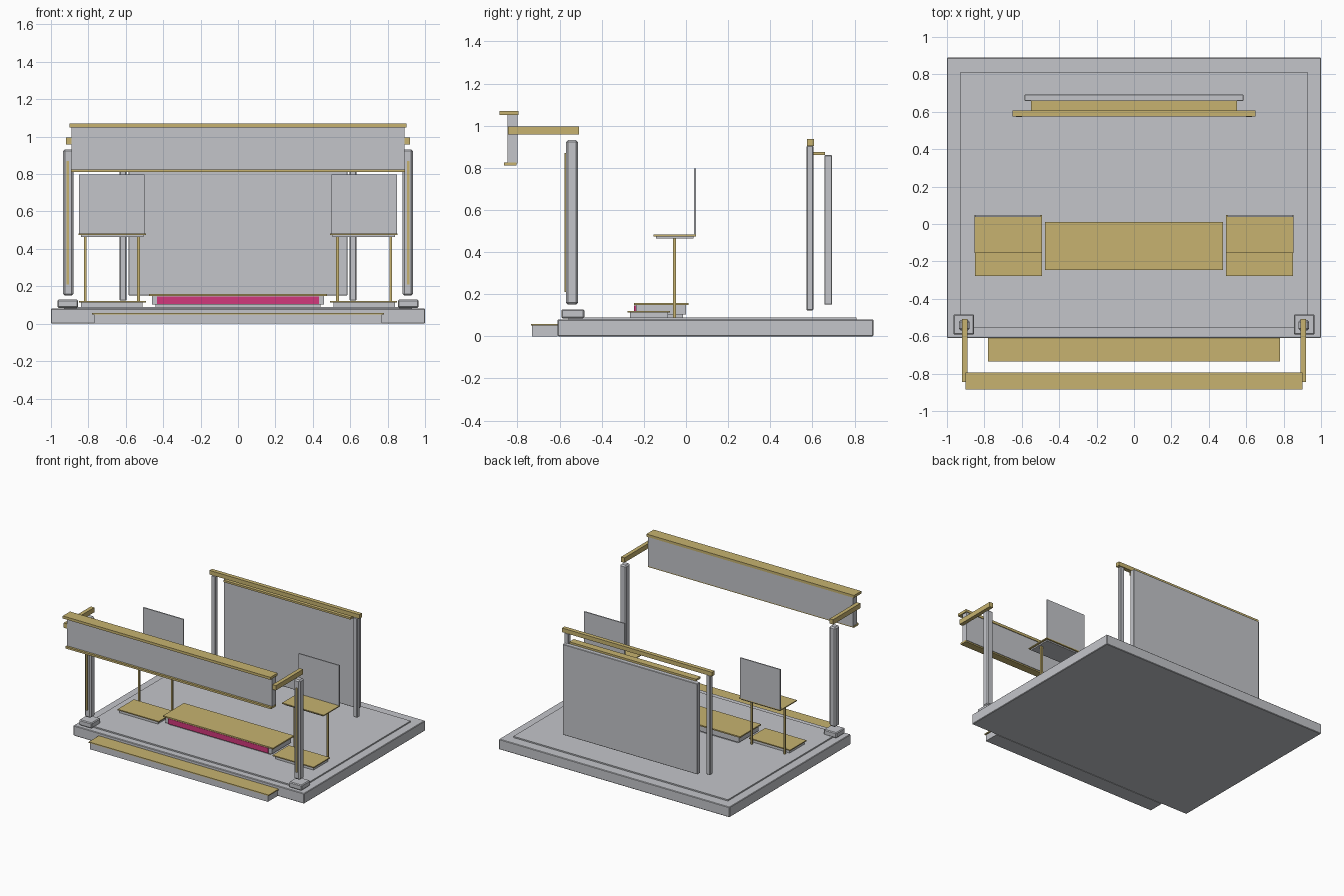
import bpy

cube = bpy.data.objects.get("Cube")
if cube:
    bpy.data.objects.remove(cube, do_unlink=True)


def make_material(name, color):
    mat = bpy.data.materials.new(name)
    mat.use_nodes = True
    mat.diffuse_color = (*color, 1)
    node = next(n for n in mat.node_tree.nodes if n.type == 'BSDF_PRINCIPLED')
    node.inputs["Base Color"].default_value = (*color, 1)
    return mat


GREY = make_material("pale grey", (0.55, 0.56, 0.59))
GOLD = make_material("warm gold", (0.57, 0.45, 0.16))
PINK = make_material("bright pink", (0.64, 0.04, 0.20))


def box(name, x, y, z, mat, bevel=0):
    """Box spanning the given (low, high) ranges, with an optional chamfer."""
    bpy.ops.mesh.primitive_cube_add(size=1)
    obj = bpy.context.object
    obj.name = name
    obj.location = [(a + b) / 2 for a, b in (x, y, z)]
    obj.scale = [b - a for a, b in (x, y, z)]
    bpy.ops.object.transform_apply(location=True, scale=True)
    obj.data.materials.append(mat)
    if bevel:
        mod = obj.modifiers.new("chamfer", 'BEVEL')
        mod.width = bevel
        mod.segments = 1
    return obj


def wide(name, half, y, z, mat, bevel=0):
    """Box centred across the model."""
    return box(name, (-half, half), y, z, mat, bevel)


def pair(name, x, y, z, mat, bevel=0):
    """The same box on the left and right sides."""
    box("left_" + name, x, y, z, mat, bevel)
    box("right_" + name, (-x[1], -x[0]), y, z, mat, bevel)


# Platform and front step
wide("platform", 1.0, (-0.61, 0.89), (0, 0.08), GREY, 0.004)
wide("floor_panel", 0.93, (-0.557, 0.81), (0.08, 0.09), GREY)
wide("step", 0.77, (-0.73, -0.61), (0, 0.05), GREY)
wide("step_tread", 0.78, (-0.735, -0.61), (0.05, 0.058), GOLD)

# Front posts with feet, inlaid strips and arms
pair("post_foot", (0.855, 0.965), (-0.592, -0.483), (0.085, 0.128), GREY, 0.006)
pair("front_post", (0.88, 0.935), (-0.57, -0.513), (0.15, 0.932), GREY, 0.01)
pair("post_strip", (0.903, 0.917), (-0.578, -0.568), (0.21, 0.87), GOLD)
pair("sign_arm", (0.89, 0.92), (-0.845, -0.508), (0.957, 0.995), GOLD)

# Overhead front beam
wide("beam_panel", 0.89, (-0.848, -0.80), (0.82, 1.052), GREY)
wide("beam_top_cap", 0.90, (-0.885, -0.795), (1.05, 1.07), GOLD)
wide("beam_bottom_trim", 0.892, (-0.865, -0.805), (0.81, 0.825), GOLD)

# Back frame and wall
pair("back_post", (0.597, 0.633), (0.572, 0.605), (0.123, 0.904), GREY, 0.004)
wide("back_rail", 0.65, (0.575, 0.607), (0.904, 0.936), GOLD)
wide("back_wall", 0.585, (0.657, 0.693), (0.15, 0.86), GREY, 0.003)
wide("wall_trim", 0.55, (0.605, 0.66), (0.86, 0.875), GOLD)

# Central bench
wide("bench_plinth", 0.44, (-0.225, -0.015), (0.09, 0.105), GREY)
wide("bench_body", 0.46, (-0.238, 0.0), (0.103, 0.148), GREY)
wide("bench_front_panel", 0.433, (-0.246, -0.237), (0.105, 0.146), PINK)
wide("bench_top", 0.477, (-0.247, 0.012), (0.148, 0.158), GOLD)

# Side counters with low bases, slim legs and upright screens
pair("counter_base", (0.51, 0.84), (-0.265, -0.085), (0.09, 0.112), GREY)
pair("counter_base_top", (0.493, 0.85), (-0.277, -0.075), (0.112, 0.12), GOLD)
for side, x in (("inner", 0.532), ("outer", 0.817)):
    pair(side + "_counter_leg", (x - 0.007, x + 0.007), (-0.062, -0.048),
         (0.09, 0.467), GOLD)
pair("counter_underside", (0.505, 0.84), (-0.143, 0.035), (0.464, 0.474), GREY)
pair("counter_top", (0.491, 0.853), (-0.155, 0.047), (0.474, 0.482), GOLD)
pair("counter_screen", (0.5, 0.85), (0.038, 0.047), (0.482, 0.797), GREY)
